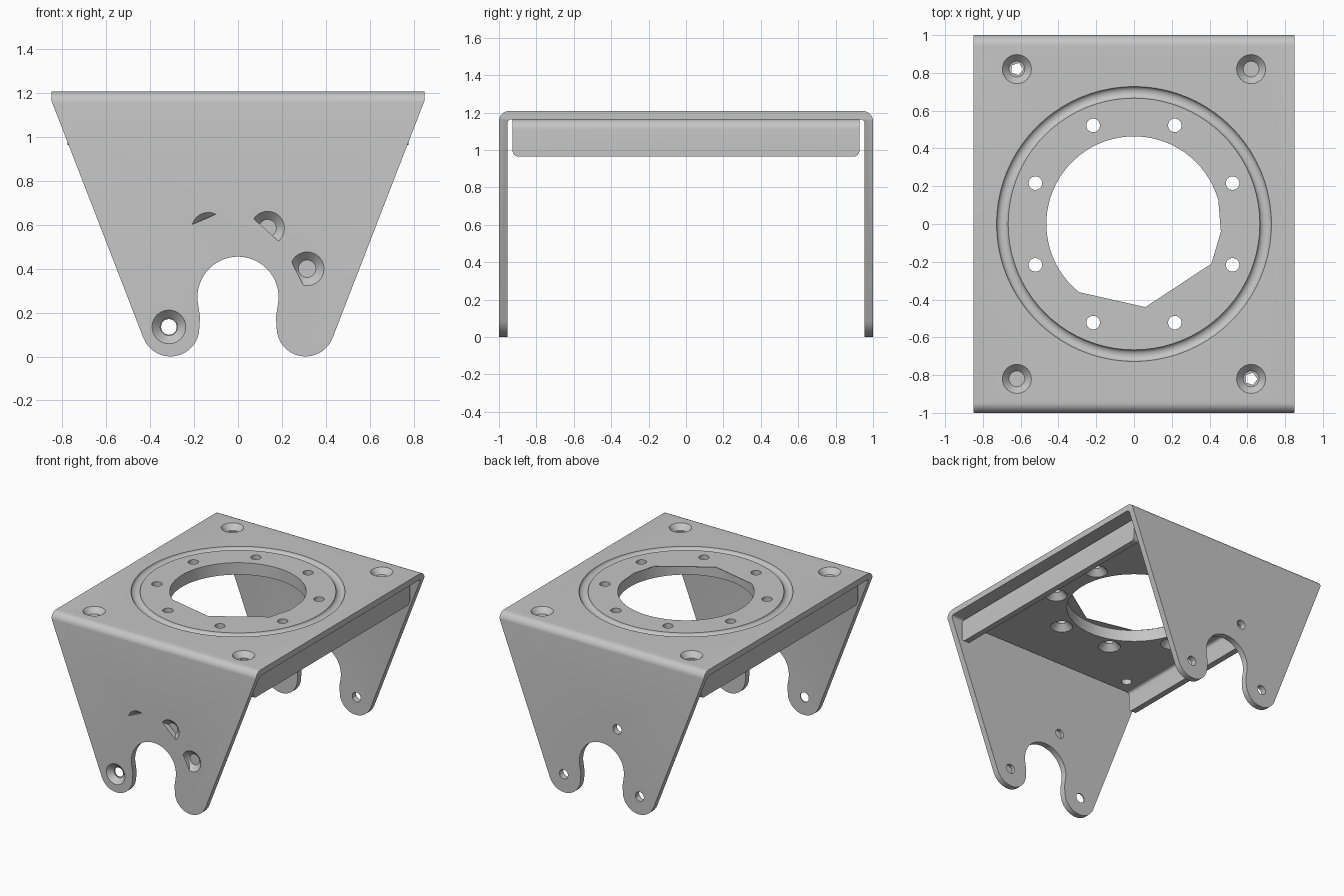
import bpy, bmesh
from math import cos, sin, radians
from mathutils import Vector

if "Cube" in bpy.data.objects:
    bpy.data.objects.remove(bpy.data.objects["Cube"])

TOP, THICK, HALF_X = 1.208, 0.045, 0.849

steel = bpy.data.materials.new("grey_steel")
steel.use_nodes = True
colour = (0.56, 0.56, 0.56, 1)
steel.diffuse_color = colour
steel.node_tree.nodes["Principled BSDF"].inputs["Base Color"].default_value = colour


def arc(cx, cy, r, start, end, n=12):
    angles = [radians(start + (end - start) * i / n) for i in range(n + 1)]
    return [(cx + r * cos(a), cy + r * sin(a)) for a in angles]


def loft(name, loop_a, loop_b, clip=None):
    """Solid between two matching loops, optionally cut by a plane."""
    bm = bmesh.new()
    a = [bm.verts.new(p) for p in loop_a]
    b = [bm.verts.new(p) for p in loop_b]
    bm.faces.new(a)
    bm.faces.new(b)
    for i in range(len(a)):
        j = (i + 1) % len(a)
        bm.faces.new((a[i], a[j], b[j], b[i]))
    if clip:
        cut = bmesh.ops.bisect_plane(bm, geom=bm.verts[:] + bm.edges[:] + bm.faces[:],
                                     plane_co=clip[0], plane_no=clip[1], clear_inner=True)
        edges = [e for e in cut["geom_cut"] if isinstance(e, bmesh.types.BMEdge)]
        bmesh.ops.holes_fill(bm, edges=edges)
    bmesh.ops.recalc_face_normals(bm, faces=bm.faces[:])
    mesh = bpy.data.meshes.new(name)
    bm.to_mesh(mesh)
    bm.free()
    mesh.materials.append(steel)
    obj = bpy.data.objects.new(name, mesh)
    bpy.context.collection.objects.link(obj)
    return obj


def boolean(target, cutter, operation):
    mod = target.modifiers.new("cut", 'BOOLEAN')
    mod.operation, mod.solver, mod.object = operation, 'EXACT', cutter
    bpy.context.view_layer.objects.active = target
    bpy.ops.object.modifier_apply(modifier=mod.name)
    bpy.data.objects.remove(cutter)


def cone_cut(target, place, start, end, r_start, r_end, clip=None, n=24):
    """Round or tapered hole; place(u, v, depth) gives the axis direction."""
    loops = [[place(u, v, d) for u, v in arc(0, 0, r, 0, 360 - 360 / n, n - 1)]
             for r, d in ((r_start, start), (r_end, end))]
    boolean(target, loft("hole_cutter", *loops, clip), 'DIFFERENCE')


def folded_section(half, top, bottom):
    """Closed outline of a U-shaped sheet, open downward, with rounded bends."""
    outer = arc(half - 0.055, top - 0.055, 0.055, 0, 90, 8)
    inner = arc(half - THICK - 0.02, top - THICK - 0.02, 0.02, 90, 0, 5)
    points = [(half, bottom)] + outer + [(-u, z) for u, z in reversed(outer)]
    points += [(-half, bottom), (THICK - half, bottom)]
    return points + [(-u, z) for u, z in reversed(inner)] + inner + [(half - THICK, bottom)]


def extrude(name, points, axis, start, end):
    """Prism from a 2D outline along the axis at index 0, 1 or 2."""
    def at(p, d):
        return p[:axis] + (d,) + p[axis:]
    return loft(name, [at(p, start) for p in points], [at(p, end) for p in points])


# Outer folded sheet: top plate with front and back walls
inner = TOP - THICK
body = extrude("bracket_body", folded_section(1, TOP, -0.1), 0, -1, 1)

# Tapered wall outline with two rounded feet and the shaft slot between them
right_half = [(HALF_X, 1.4), (HALF_X, inner)]
right_half += arc(0.308, 0.132, 0.132, -21, -180, 16) + [(0.173, 0.18)]
right_half += arc(0, 0.27, 0.185, -10, 88, 14)
outline = right_half + [(-x, z) for x, z in reversed(right_half)]
boolean(body, extrude("outline_cutter", outline, 1, -1.2, 1.2), 'INTERSECT')

# Inner folded channel under the top plate, side lips with rounded lower corners
low, under, length = 0.965, inner - THICK, 0.927
channel = extrude("inner_channel", folded_section(0.777, inner, low), 1, -length, length)
rounded = arc(length - 0.03, low + 0.03, 0.03, 0, -90, 6)
lip = [(-length, 1.3), (length, 1.3)] + rounded + [(-y, z) for y, z in reversed(rounded)]
boolean(channel, extrude("lip_cutter", lip, 0, -1, 1), 'INTERSECT')

# Large centre bore, with a thin skin at the top flattened toward the front
skin = TOP - 0.004
bore = arc(0, 0, 0.465, 0, 355, 71)
boolean(channel, extrude("bore_cutter", bore, 2, 1.05, 1.25), 'DIFFERENCE')
boolean(body, extrude("bore_cutter", bore, 2, 1.1, skin), 'DIFFERENCE')
opening = arc(0, 0, 0.464, 16, 231, 44) + [(0.06, -0.44), (0.41, -0.21), (0.46, -0.04)]
boolean(body, extrude("opening_cutter", opening, 2, skin - 0.02, 1.3), 'DIFFERENCE')

# Ring groove around the opening
bpy.ops.mesh.primitive_torus_add(major_radius=0.697, minor_radius=0.031, major_segments=80,
                                 minor_segments=16, location=(0, 0, TOP + 0.001))
groove = bpy.context.object
groove.scale.z = 0.75
bpy.context.view_layer.update()
boolean(body, groove, 'DIFFERENCE')

# Countersunk corner screw holes, open right through on one diagonal
for sx in (-1, 1):
    for sy in (-1, 1):
        def corner(u, v, d):
            return (sx * 0.62 + u, sy * 0.82 + v, d)
        cone_cut(body, corner, TOP + 0.001, inner + 0.006, 0.078, 0.042)
        cone_cut(channel, corner, 1.05, 1.25, 0.036, 0.036)
        if sx != sy:
            cone_cut(body, corner, TOP, inner - 0.02, 0.034, 0.034, n=5)

# Eight holes around the opening, countersunk from below
for cx, cy in arc(0, 0, 0.565, 22.5, 337.5, 7):
    def ring(u, v, d):
        return (cx + u, cy + v, d)
    cone_cut(channel, ring, under - 0.001, inner + 0.001, 0.078, 0.036)
    cone_cut(body, ring, 1.1, 1.3, 0.036, 0.036)

# Front wall countersinks, some only partly cut: centre, clip point, clip direction
front_holes = [
    ((-0.315, 0.135), None, None),
    ((0.315, 0.4), (0.275, 0.37), (0.9, 0.45)),
    ((0.135, 0.585), (0.125, 0.58), (0.67, 0.74)),
    ((-0.135, 0.58), (-0.155, 0.625), (-0.4, 0.92)),
]
for (cx, cz), point, direction in front_holes:
    clip = point and (Vector((point[0], 0, point[1])), Vector((direction[0], 0, direction[1])))
    cone_cut(body, lambda u, v, d: (cx + u, d, cz + v), -1.001, THICK - 1.008, 0.078, 0.04, clip)

# Plain bores: centre, start and end depth; two are blind from inside the front wall
bores = [((-0.315, 0.135), -1.1, -0.9), ((0.315, 0.135), -0.98, -0.9), ((-0.13, 0.58), -0.98, -0.9)]
bores += [((x, z), 0.9, 1.1) for x, z in ((-0.315, 0.135), (0.315, 0.135), (-0.13, 0.59))]
for (cx, cz), start, end in bores:
    cone_cut(body, lambda u, v, d: (cx + u, d, cz + v), start, end, 0.036, 0.036, n=12)

# Smooth shading on bends and bores
bpy.ops.object.select_all(action='DESELECT')
for obj in (body, channel):
    obj.select_set(True)
bpy.context.view_layer.objects.active = body
bpy.ops.object.shade_smooth_by_angle(angle=radians(30))
